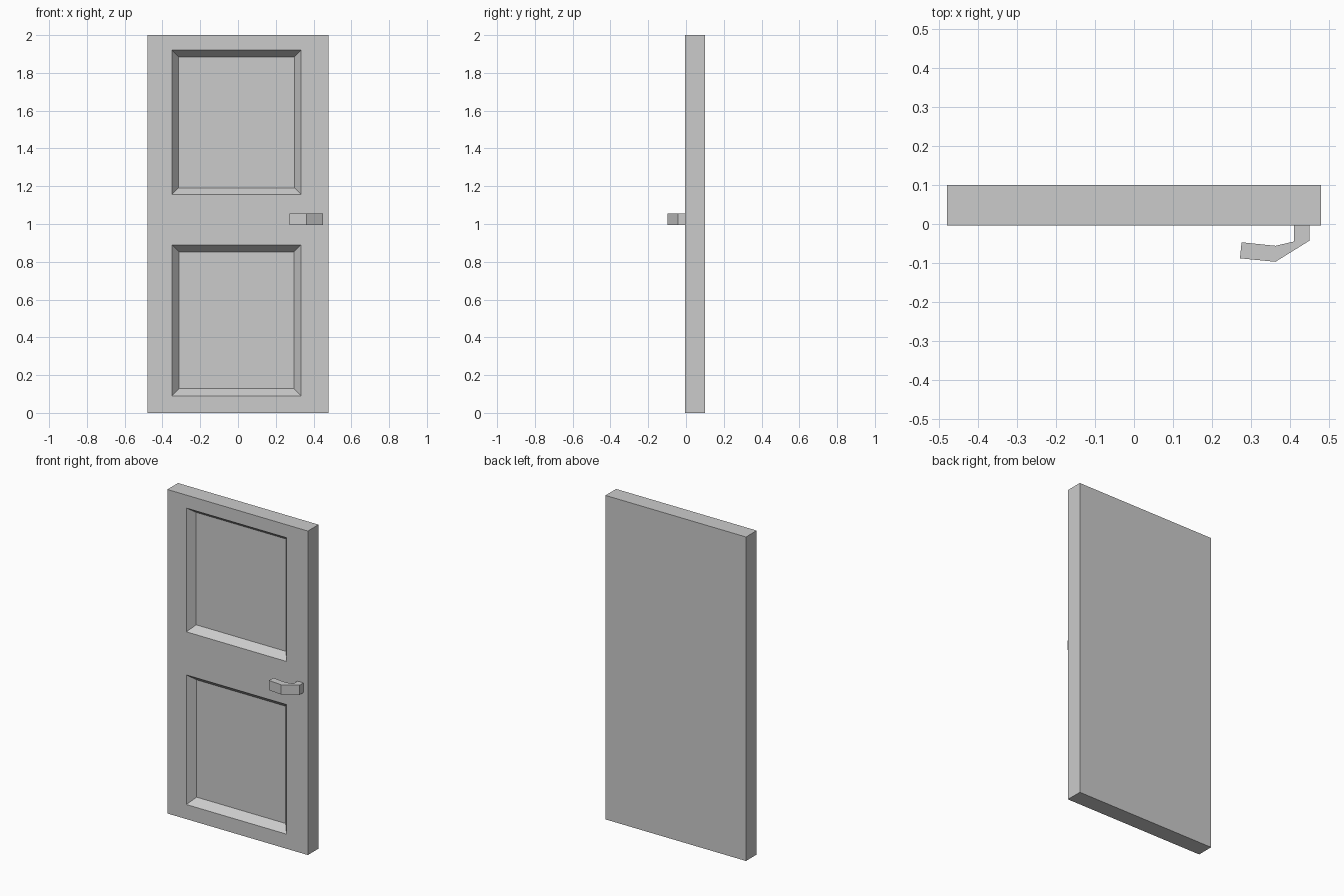
import bpy, bmesh
from mathutils import Vector

if "Cube" in bpy.data.objects:
    bpy.data.objects.remove(bpy.data.objects["Cube"])

FRONT, BACK = -0.004, 0.1
XS = [-0.48, -0.35, 0.334, 0.48]
ZS = [0.0, 0.09, 0.89, 1.156, 1.92, 2.0]


def make_object(name, bm):
    bmesh.ops.recalc_face_normals(bm, faces=bm.faces)
    mesh = bpy.data.meshes.new(name)
    bm.to_mesh(mesh)
    bm.free()
    obj = bpy.data.objects.new(name, mesh)
    bpy.context.collection.objects.link(obj)
    return obj


def extrude(bm, faces, offset):
    out = bmesh.ops.extrude_face_region(bm, geom=faces)["geom"]
    verts = [g for g in out if isinstance(g, bmesh.types.BMVert)]
    bmesh.ops.translate(bm, verts=verts, vec=Vector(offset))
    bmesh.ops.recalc_face_normals(bm, faces=bm.faces)


# Door slab: a front grid of stiles and rails, thickened backwards
bm = bmesh.new()
grid = [[bm.verts.new((x, FRONT, z)) for x in XS] for z in ZS]
for j in range(len(ZS) - 1):
    for i in range(len(XS) - 1):
        bm.faces.new((grid[j][i], grid[j][i + 1], grid[j + 1][i + 1], grid[j + 1][i]))
extrude(bm, bm.faces[:], (0, BACK - FRONT, 0))

# Two recessed panels with sloping borders
for row, border in ((1, 0.038), (3, 0.035)):
    centre = Vector(((XS[1] + XS[2]) / 2, FRONT, (ZS[row] + ZS[row + 1]) / 2))
    panel = min(bm.faces, key=lambda f: (f.calc_center_median() - centre).length)
    bmesh.ops.inset_individual(bm, faces=[panel], thickness=border, depth=-0.046,
                               use_even_offset=True)
make_object("door_panel", bm)

# Lever handle: bent top-view profile extruded upwards
profile = [(0.41, FRONT), (0.45, FRONT), (0.45, -0.043), (0.363, -0.097),
           (0.272, -0.088), (0.276, -0.047), (0.363, -0.056), (0.41, -0.045)]
bm = bmesh.new()
face = bm.faces.new([bm.verts.new((x, y, 0.995)) for x, y in profile])
extrude(bm, [face], (0, 0, 0.06))
make_object("door_handle", bm)
